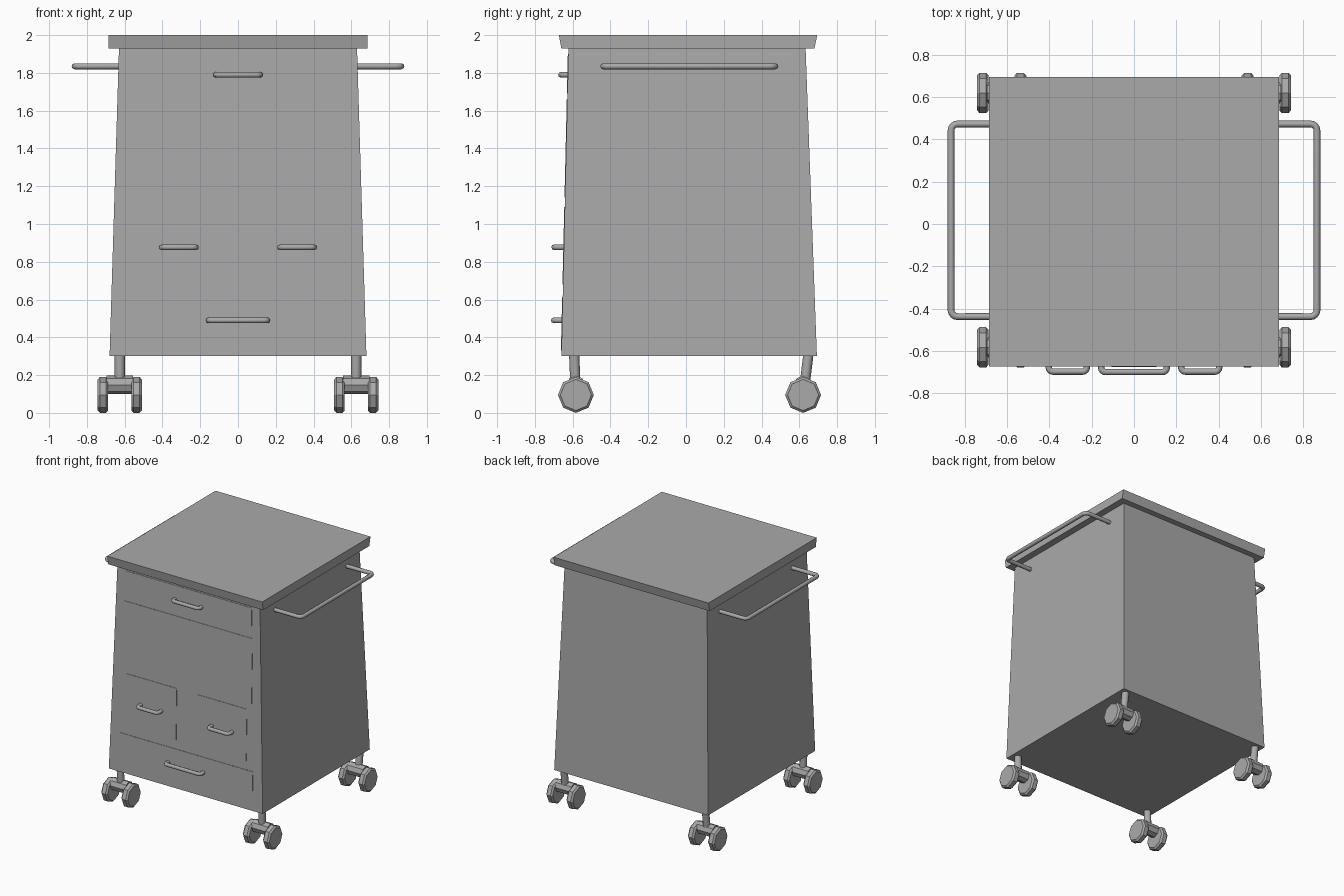
import bpy, bmesh, math
from mathutils import Vector, Matrix

cube = bpy.data.objects.get("Cube")
if cube:
    bpy.data.objects.remove(cube)

grey = bpy.data.materials.new("plain grey")
grey.use_nodes = True
GREY = (0.4, 0.4, 0.4, 1)
grey.diffuse_color = GREY
grey.node_tree.nodes["Principled BSDF"].inputs["Base Color"].default_value = GREY


def make(name, bm):
    bmesh.ops.recalc_face_normals(bm, faces=bm.faces)
    mesh = bpy.data.meshes.new(name)
    bm.to_mesh(mesh)
    bm.free()
    mesh.materials.append(grey)
    obj = bpy.data.objects.new(name, mesh)
    bpy.context.collection.objects.link(obj)
    return obj


def frustum(name, low, high):
    """Box tapering between two levels, each given as (half x, y min, y max, z)."""
    bm = bmesh.new()
    for corner in bmesh.ops.create_cube(bm, size=2)["verts"]:
        hx, y0, y1, z = high if corner.co.z > 0 else low
        corner.co = (corner.co.x * hx, y1 if corner.co.y > 0 else y0, z)
    return make(name, bm)


def smooth(obj, angle):
    bpy.ops.object.select_all(action='DESELECT')
    obj.select_set(True)
    bpy.context.view_layer.objects.active = obj
    bpy.ops.object.shade_smooth_by_angle(angle=math.radians(angle))


def tube(name, a, b, out, radius, bend=0.03):
    """U-shaped rod from a to b, standing off along the vector out."""
    a, b, out = Vector(a), Vector(b), Vector(out)
    along, away = (b - a).normalized(), out.normalized()
    points = [a]
    for corner, side in ((a + out, along), (b + out, -along)):
        arc = []
        for i in range(5):
            t = i * math.pi / 8
            arc.append(corner + (side - away) * bend
                       - side * bend * math.cos(t) + away * bend * math.sin(t))
        points += arc if side == along else arc[::-1]
    points.append(b)
    curve = bpy.data.curves.new(name, 'CURVE')
    curve.dimensions = '3D'
    curve.bevel_depth = radius
    curve.bevel_resolution = 2
    curve.use_fill_caps = True
    spline = curve.splines.new('POLY')
    spline.points.add(len(points) - 1)
    for p, co in zip(spline.points, points):
        p.co = (*co, 1)
    source = bpy.data.objects.new(name, curve)
    bpy.context.collection.objects.link(source)
    mesh = bpy.data.meshes.new_from_object(
        source.evaluated_get(bpy.context.evaluated_depsgraph_get()))
    bpy.data.objects.remove(source)
    mesh.materials.clear()
    mesh.materials.append(grey)
    rod = bpy.data.objects.new(name, mesh)
    bpy.context.collection.objects.link(rod)
    smooth(rod, 50)


def cylinder(name, a, b, radius, sides, bevel=0.0):
    a, b = Vector(a), Vector(b)
    bm = bmesh.new()
    bmesh.ops.create_cone(bm, cap_ends=True, segments=sides, radius1=radius,
                          radius2=radius, depth=(b - a).length)
    if bevel:
        rims = [e for e in bm.edges if abs(e.verts[0].co.z - e.verts[1].co.z) < 1e-4]
        bmesh.ops.bevel(bm, geom=rims, offset=bevel, segments=1, affect='EDGES')
    turn = (b - a).to_track_quat('Z', 'Y').to_matrix().to_4x4()
    bm.transform(Matrix.Translation((a + b) / 2) @ turn)
    return make(name, bm)


# Cabinet and worktop
frustum("cabinet_body", (0.68, -0.66, 0.693, 0.30), (0.63, -0.622, 0.633, 1.935))
frustum("worktop", (0.685, -0.66, 0.68, 1.93), (0.685, -0.673, 0.695, 2.0))


def front_y(z):
    return -0.66 + (z - 0.30) / 1.635 * 0.038


# Nearly flush drawer fronts
def drawer(name, x0, x1, z0, z1):
    bm = bmesh.new()
    for v in bmesh.ops.create_cube(bm, size=2)["verts"]:
        z = z1 if v.co.z > 0 else z0
        y = front_y(z) + (0.01 if v.co.y > 0 else -0.003)
        v.co = (x1 if v.co.x > 0 else x0, y, z)
    make(name, bm)


drawer("top_drawer", -0.56, 0.56, 1.69, 1.90)
drawer("middle_drawer", -0.57, 0.57, 1.14, 1.66)
drawer("right_small_drawer", -0.53, -0.09, 0.68, 1.09)
drawer("left_small_drawer", 0.09, 0.53, 0.68, 1.09)
drawer("bottom_drawer", -0.59, 0.59, 0.33, 0.61)


# Drawer pulls
def pull(name, x, half, z, y_out):
    y = front_y(z) + 0.01
    tube(name, (x - half, y, z), (x + half, y, z), (0, y_out - y, 0), 0.015, 0.02)


pull("top_pull", 0, 0.117, 1.79, -0.662)
pull("right_small_pull", -0.313, 0.09, 0.877, -0.698)
pull("left_small_pull", 0.313, 0.09, 0.877, -0.698)
pull("bottom_pull", 0, 0.155, 0.49, -0.70)

# Side rails and casters
for side, s in (("left", 1), ("right", -1)):
    tube(side + "_rail", (s * 0.62, -0.438, 1.835), (s * 0.62, 0.473, 1.835),
         (s * 0.245, 0, 0), 0.016)
    for end, top, y in (("front", -0.592, -0.583), ("back", 0.648, 0.62)):
        name = f"{end}_{side}_caster"
        x = s * 0.626
        foot = y + (top - y) * 0.3
        smooth(cylinder(name + "_stem", (x, foot, 0.15), (x, top, 0.31), 0.027, 12), 40)
        cylinder(name + "_axle", (x - 0.07, y, 0.148), (x + 0.07, y, 0.148), 0.049, 8)
        for label, dx in (("inner", -s * 0.089), ("outer", s * 0.089)):
            cylinder(f"{name}_{label}_wheel", (x + dx - 0.028, y, 0.095),
                     (x + dx + 0.028, y, 0.095), 0.095, 8, 0.012)
